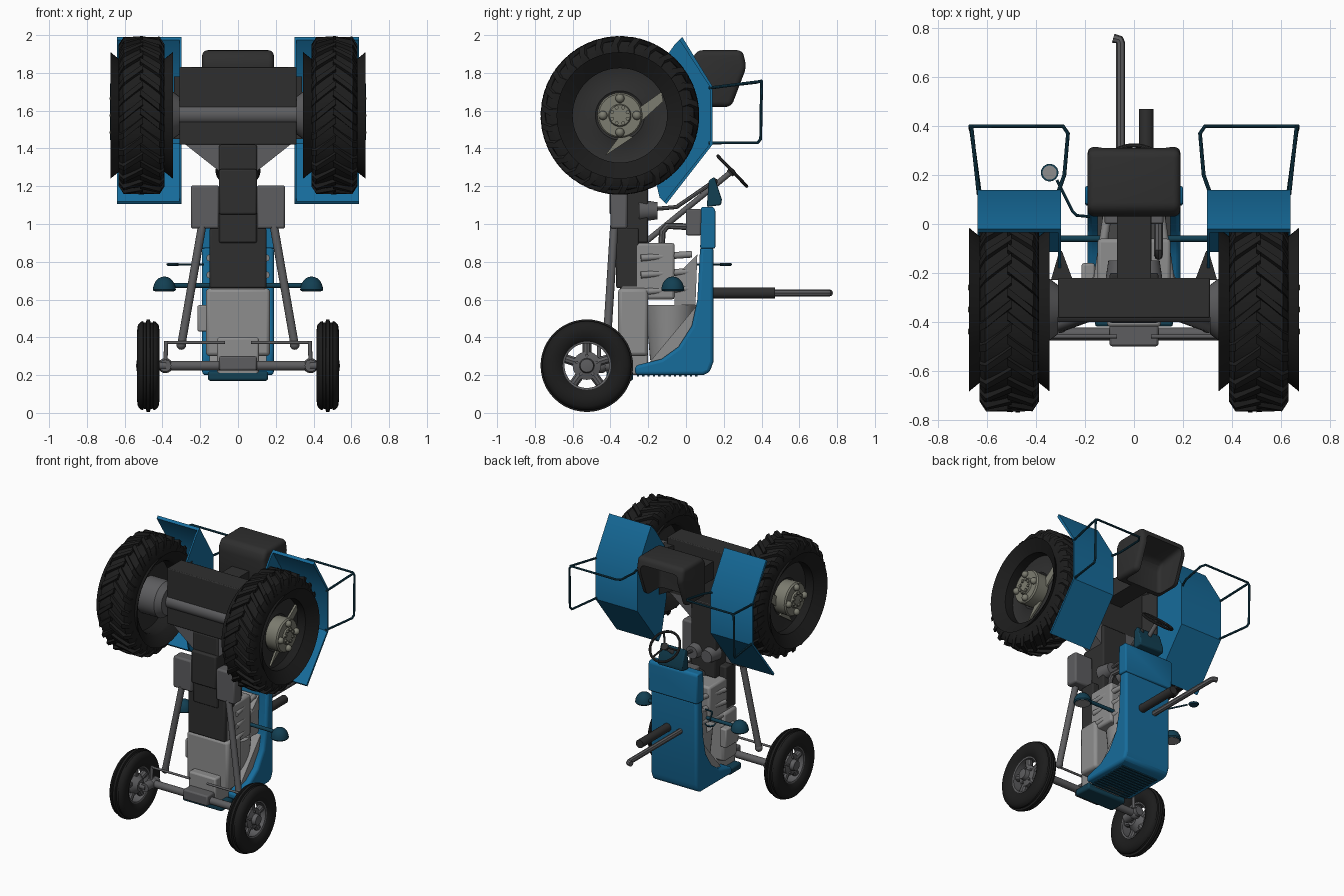
import bpy, bmesh, math
from mathutils import Vector

if "Cube" in bpy.data.objects:
    bpy.data.objects.remove(bpy.data.objects["Cube"])

def mat(name, c):
    m = bpy.data.materials.new(name)
    m.diffuse_color = (*c, 1)
    m.use_nodes = True
    m.node_tree.nodes["Principled BSDF"].inputs["Base Color"].default_value = m.diffuse_color
    return m

BLUE = mat("blue_paint", (0.008, 0.15, 0.33))
NAVY = mat("dark_blue_paint", (0.006, 0.05, 0.085))
RUBBER = mat("rubber", (0.012, 0.012, 0.012))
DARK = mat("dark_metal", (0.028, 0.028, 0.028))
IRON = mat("iron", (0.11, 0.11, 0.115))
STEEL = mat("steel", (0.27, 0.27, 0.27))
HUB = mat("hub_paint", (0.2, 0.2, 0.16))

def finish(name, bm, m, bevel=0, seg=2):
    bmesh.ops.remove_doubles(bm, verts=bm.verts, dist=1e-5)
    bmesh.ops.recalc_face_normals(bm, faces=bm.faces)
    me = bpy.data.meshes.new(name)
    bm.to_mesh(me)
    bm.free()
    ob = bpy.data.objects.new(name, me)
    bpy.context.collection.objects.link(ob)
    me.materials.append(m)
    if bevel:
        b = ob.modifiers.new("bevel", 'BEVEL')
        b.width, b.segments, b.limit_method = bevel, seg, 'ANGLE'
    return ob

def hull(name, pts, m, bevel=0, seg=2):
    bm = bmesh.new()
    for p in pts:
        bm.verts.new(p)
    bmesh.ops.convex_hull(bm, input=bm.verts)
    bmesh.ops.dissolve_limit(bm, angle_limit=0.01, verts=bm.verts, edges=bm.edges)
    return finish(name, bm, m, bevel, seg)

def box(name, x0, x1, y0, y1, z0, z1, m, bevel=0):
    return hull(name, [(x, y, z) for x in (x0, x1) for y in (y0, y1) for z in (z0, z1)], m, bevel)

def prism(name, yz, x0, x1, m, bevel=0, seg=2):
    bm = bmesh.new()
    a, b = [[bm.verts.new((x, y, z)) for y, z in yz] for x in (x0, x1)]
    bm.faces.new(a)
    bm.faces.new(b)
    for i in range(len(yz)):
        j = (i + 1) % len(yz)
        bm.faces.new((a[i], a[j], b[j], b[i]))
    return finish(name, bm, m, bevel, seg)

def lathe(name, prof, c, axis, m, n=40, closed=False):
    """Spin (offset, radius) points about an axis through c."""
    q = Vector(axis).to_track_quat('Z', 'Y')
    bm = bmesh.new()
    rings = [[bm.verts.new(Vector(c) + q @ Vector((max(r, 1e-7) * math.cos(t), max(r, 1e-7) * math.sin(t), a)))
              for t in (2 * math.pi * k / n for k in range(n))] for a, r in prof]
    for i in range(len(rings) if closed else len(rings) - 1):
        p, s = rings[i], rings[(i + 1) % len(rings)]
        for k in range(n):
            bm.faces.new((p[k], p[(k + 1) % n], s[(k + 1) % n], s[k]))
    return finish(name, bm, m)

def rod(name, p, q, r, m, r2=None, n=20):
    d = Vector(q) - Vector(p)
    return lathe(name, [(0, 0), (0, r), (d.length, r2 or r), (d.length, 0)], p, d, m, n)

def ball(name, c, r, m):
    return lathe(name, [(-r * math.cos(k * math.pi / 8), r * math.sin(k * math.pi / 8)) for k in range(9)], c, (0, 0, 1), m, 16)

def tube(name, pts, r, m):
    cu = bpy.data.curves.new(name, 'CURVE')
    cu.dimensions, cu.bevel_depth, cu.bevel_resolution, cu.use_fill_caps = '3D', r, 2, True
    sp = cu.splines.new('POLY')
    sp.points.add(len(pts) - 1)
    for p, v in zip(sp.points, pts):
        p.co = (*v, 1)
    ob = bpy.data.objects.new(name, cu)
    bpy.context.collection.objects.link(ob)
    cu.materials.append(m)
    bpy.ops.object.select_all(action='DESELECT')
    ob.select_set(True)
    bpy.context.view_layer.objects.active = ob
    bpy.ops.object.convert(target='MESH')

def lugs(name, c, m, n=26):
    """Chevron tread blocks."""
    bm = bmesh.new()
    for i in range(n):
        for s in (1, -1):
            t0 = 2 * math.pi * (i + (0.5 if s > 0 else 0)) / n
            rows = []
            for dx, dt, r in ((-0.008, 0, 0.42), (0.095, 0.2, 0.417), (0.122, 0.26, 0.375)):
                rows.append([bm.verts.new((c[0] + s * dx, c[1] + rr * math.cos(t), c[2] + rr * math.sin(t)))
                             for rr, t in ((r - 0.04, t0 + dt), (r, t0 + dt + 0.02), (r, t0 + dt + 0.1), (r - 0.04, t0 + dt + 0.125))])
            for a, b in zip(rows, rows[1:]):
                for k in range(4):
                    bm.faces.new((a[k], a[(k + 1) % 4], b[(k + 1) % 4], b[k]))
            bm.faces.new(rows[0])
            bm.faces.new(rows[-1])
    return finish(name, bm, m)

REAR = [(-.12, .26), (-.165, .335), (-.122, .30), (-.119, .36), (-.1, .393), (0, .4), (.1, .393),
        (.119, .36), (.122, .30), (.165, .335), (.13, .28), (.11, .25), (-.1, .25)]
FRONT = [(-.035, .125), (-.05, .14), (-.06, .18), (-.055, .215), (-.04, .232), (-.028, .236), (-.024, .228), (-.012, .23), (-.009, .245),
         (.009, .245), (.012, .23), (.024, .228), (.028, .236), (.04, .232), (.055, .215), (.06, .18), (.05, .14), (.035, .125)]
FENDER = [(-.02, 1.99), (.14, 1.73), (.14, 1.42), (-.105, 1.105)]

for s, side in ((1, "right"), (-1, "left")):
    ax = (s, 0, 0)
    # rear wheel
    c = Vector((s * 0.51, -0.35, 1.575))
    lathe(side + "_rear_tyre", REAR, c, ax, RUBBER, 56, True)
    lugs(side + "_rear_tread", c, RUBBER)
    lathe(side + "_rear_rim", [(.03, .1), (.05, .13), (.03, .2), (.05, .27), (-.02, .27), (-.02, .1)], c, ax, DARK, 48, True)
    lathe(side + "_rear_hub", [(0, 0), (0, .115), (.13, .12), (.14, .112), (.14, .06), (.15, .055), (.15, 0)], c, ax, HUB, 32)
    lathe(side + "_brake_drum", [(-.2, 0), (-.2, .1), (-.16, .13), (0, .13), (0, 0)], c, ax, IRON, 32)
    for k in range(4):
        t = k * math.pi / 2
        ball(f"{side}_hub_knob_{k}", c + Vector((s * .146, .09 * math.cos(t), .09 * math.sin(t))), .024, HUB)
    for k in range(8):
        t = (k + .5) * math.pi / 4
        p = c + Vector((s * .14, .045 * math.cos(t), .045 * math.sin(t)))
        rod(f"{side}_hub_bolt_{k}", p, p + Vector((s * .02, 0, 0)), .011, HUB, n=6)
    for k, yz in enumerate([[(-.27, 1.6), (-.13, 1.7), (-.12, 1.65), (-.23, 1.55)], [(-.43, 1.36), (-.28, 1.46), (-.34, 1.48)]]):
        prism(f"{side}_rim_web_{k}", yz, s * .555, s * .57, HUB)
    # front wheel
    c = Vector((s * 0.475, -0.525, 0.25))
    lathe(side + "_front_tyre", FRONT, c, ax, RUBBER, 48, True)
    lathe(side + "_front_rim", [(-.04, .135), (.04, .135), (.035, .118), (-.035, .118)], c, ax, IRON, 40, True)
    lathe(side + "_front_hub", [(-.05, 0), (-.05, .04), (-.01, .075), (.02, .075), (.03, .04), (.06, .035), (.065, 0)], c, ax, IRON, 24)
    for k in range(5):
        t = math.pi / 2 + k * math.pi * .4
        d = Vector((0, math.cos(t), math.sin(t)))
        rod(f"{side}_front_spoke_{k}", c + d * .05, c + d * .125, .025, IRON, n=10)
        rod(f"{side}_front_bolt_{k}", c + d * .055, c + d * .055 + Vector((s * .035, 0, 0)), .009, IRON, n=6)
    # steering knuckle, tie rod and radius rod
    rod(side + "_spindle", (s * .38, -.525, .25), c, .022, IRON)
    rod(side + "_kingpin", (s * .385, -.54, .25), (s * .385, -.4, .25), .032, IRON)
    ball(side + "_knuckle", (s * .385, -.45, .25), .04, IRON)
    rod(side + "_steering_arm", (s * .385, -.46, .25), (s * .38, -.46, .38), .011, IRON)
    rod(side + "_tie_rod", (s * .385, -.46, .372), (s * .07, -.46, .372), .008, IRON)
    rod(side + "_radius_rod", (s * .3, -.42, .36), (s * .19, -.38, .99), .022, IRON)
    ball(side + "_radius_rod_end", (s * .3, -.42, .36), .026, IRON)
    # fender, its inner wall, bracket and grab rail
    inner = [(-.035, 1.975), (.127, 1.725), (.127, 1.425), (-.115, 1.118)]
    prism(side + "_fender", FENDER + inner[::-1], s * .30, s * .64, BLUE)
    prism(side + "_fender_wall", FENDER + [(-.14, 1.14), (-.2, 1.4), (-.2, 1.75), (-.06, 1.95)], s * .298, s * .31, BLUE)
    hull(side + "_fender_bracket", [(s * x, y, z) for z in (1.45, 1.78) for x, y in ((.25, -.23), (.34, -.23), (.305, -.11), (.295, -.11))], DARK)
    tube(side + "_grab_rail", [(s * .63, .12, 1.43), (s * .665, .38, 1.43), (s * .67, .395, 1.45), (s * .67, .4, 1.74),
         (s * .655, .4, 1.757), (s * .29, .4, 1.757), (s * .27, .37, 1.75), (s * .285, .2, 1.73), (s * .31, .13, 1.72)], .008, NAVY)
    tube(side + "_grab_rail_brace", [(s * .665, .398, 1.755), (s * .635, .12, 1.72)], .008, NAVY)
    # headlight on its bar
    lathe(side + "_headlight", [(-.008, 0), (-.008, .055), (0, .061)] + [(.07 * math.sin(k * math.pi / 12), .06 * math.cos(k * math.pi / 12)) for k in range(1, 7)],
          (s * .39, -.07, .652), (0, 0, 1), NAVY, 28)
    rod(side + "_headlight_lens", (s * .39, -.07, .642), (s * .39, -.07, .646), .05, STEEL, n=28)
    rod(side + "_headlight_bar", (s * .08, -.06, .675), (s * .36, -.06, .675), .013, NAVY)
    # side foot boxes and engine pushrod tubes
    box(side + "_foot_box", s * .1, s * .25, -.4, -.31, .975, 1.205, IRON, .012)
    for k in range(3):
        rod(f"{side}_engine_tube_{k}", (s * .15, -.24, .64 + k * .09), (s * .11, .03, .66 + k * .09), .018, STEEL)

# rear axle and transmission
rod("rear_axle", (-.36, -.345, 1.58), (.36, -.345, 1.58), .056, IRON, n=32)
box("rear_housing", -.31, .31, -.385, -.22, 1.42, 1.83, DARK, .006)
hull("housing_taper", [(s * x, y, z) for s in (1, -1) for x, y, z in ((.29, -.37, 1.43), (.29, -.22, 1.43), (.1, -.37, 1.28), (.1, -.22, 1.28))], IRON)
box("transmission", -.1, .1, -.405, -.25, 1.05, 1.29, DARK, .01)
box("gearbox", -.1, .1, -.38, -.2, .9, 1.42, DARK, .01)
box("clutch_housing", -.15, .15, -.37, -.25, .66, .98, DARK, .01)
box("seat_post", -.07, .07, -.23, .06, 1.62, 1.75, DARK)

# engine
box("engine_block", -.15, .15, -.35, -.06, .6, .9, STEEL, .015)
box("crankcase", -.17, .17, -.36, -.2, .3, .66, STEEL, .02)
box("front_mount", -.11, .11, -.42, -.2, .2, .4, STEEL, .012)
box("side_pump", -.215, -.16, -.31, -.16, .43, .57, STEEL, .01)
rod("fan_housing", (0, -.08, .28), (0, -.08, .57), .11, STEEL, .135, 36)
hull("air_duct", [(x, y, z) for x in (-.13, .13) for y, z in ((-.06, .57), (.05, .57), (.06, .84), (-.06, .72))], STEEL)
hull("radiator_cowl", [(x, y, z) for x in (-.15, .15) for y, z in ((-.2, .26), (.09, .3), (.05, .56), (-.06, .42))], STEEL)
box("tool_box", -.12, .12, .0, .08, .94, 1.08, IRON, .008)
tube("intake_pipe", [(.1, -.13, .88), (.1, -.125, .96), (.1, -.1, .99), (.1, .02, .985)], .018, IRON)
for s in (1, -1):
    rod("shift_drum", (s * .06, -.25, 1.07), (s * .06, -.15, 1.07), .06, IRON, .045, 24)
tube("gear_lever", [(.06, -.16, 1.08), (.06, -.05, 1.09), (.06, .14, 1.22)], .011, IRON)
ball("gear_knob", (.06, .15, 1.225), .018, DARK)

# front axle
rod("front_axle", (-.39, -.45, .25), (.39, -.45, .25), .026, IRON)
box("axle_pivot", -.1, .1, -.5, -.4, .225, .3, IRON, .01)

# hood, cowl, grille and bumper
prism("hood", [(.145, .88), (.145, .27), (.125, .215), (.09, .2), (-.27, .2), (-.27, .25), (-.13, .285), (-.04, .35), (.03, .46),
      (.06, .6), (.075, .88)], -.19, .19, BLUE, .018, 3)
prism("cowl", [(.155, .87), (.155, 1.075), (.145, 1.09), (.08, 1.09), (.075, .87)], -.2, .2, BLUE, .008)
for k in range(12):
    y = -.26 + k * .028
    box(f"grille_rib_{k}", -.15, .15, y, y + .012, .192, .21, NAVY)
box("bumper", -.16, .16, -.42, -.28, .17, .22, NAVY, .012)

# exhaust, air stack and mirror
rod("air_stack", (.05, .13, .635), (.05, .47, .635), .03, DARK, n=24)
tube("exhaust", [(-.055, .12, .635), (-.055, .74, .635), (-.06, .753, .635), (-.085, .76, .635)], .019, IRON)
tube("mirror_arm", [(-.18, .03, .785), (-.235, .035, .785), (-.25, .05, .785), (-.315, .18, .785)], .006, NAVY)
lathe("mirror", [(-.008, 0), (-.006, .03), (.004, .036), (.006, .03), (.006, 0)], (-.345, .21, .785), (0, 0, 1), NAVY, 24)
rod("mirror_glass", (-.345, .21, .788), (-.345, .21, .793), .029, STEEL, n=24)

# steering and instrument panel
top, axis = Vector((0, .245, 1.28)), Vector((0, .72, .69)).normalized()
bpy.ops.mesh.primitive_torus_add(location=top, rotation=axis.to_track_quat('Z', 'Y').to_euler(), major_radius=.11,
                                 minor_radius=.009, major_segments=36, minor_segments=10)
wheel = bpy.context.object
wheel.name = "steering_wheel"
wheel.data.materials.append(DARK)
rod("steering_column", (0, -.22, .9), top, .015, IRON)
lathe("steering_hub", [(-.02, 0), (-.02, .02), (.008, .026), (.012, 0)], top, axis, DARK, 20)
q = axis.to_track_quat('Z', 'Y')
for k in range(3):
    t = k * math.tau / 3
    rod(f"steering_spoke_{k}", top, top + q @ Vector((.108 * math.cos(t), .108 * math.sin(t), 0)), .007, DARK, n=8)
hull("instrument_panel", [(x, y, z) for x in (-.1, .1) for y, z in ((.11, 1.09), (.185, 1.1), (.19, 1.13), (.15, 1.25), (.12, 1.23))], NAVY, .008)

# bucket seat, hollowed out
seat = prism("seat", [(.03, 1.62), (.03, 1.87), (.06, 1.92), (.3, 1.92), (.32, 1.83), (.24, 1.62)], -.19, .19, DARK, .04, 4)
cut = prism("seat_cutter", [(.085, 1.5), (.085, 1.8), (.12, 1.84), (.45, 1.89), (.45, 1.5)], -.15, .15, DARK, .03, 3)
cut.hide_render = True
b = seat.modifiers.new("hollow", 'BOOLEAN')
b.operation, b.object, b.solver = 'DIFFERENCE', cut, 'EXACT'
bpy.context.view_layer.objects.active = seat
for m in [m.name for m in seat.modifiers]:
    bpy.ops.object.modifier_apply(modifier=m)
bpy.data.objects.remove(cut)

bpy.ops.object.select_all(action='SELECT')
bpy.context.view_layer.objects.active = seat
bpy.ops.object.shade_smooth_by_angle(angle=math.radians(35))
